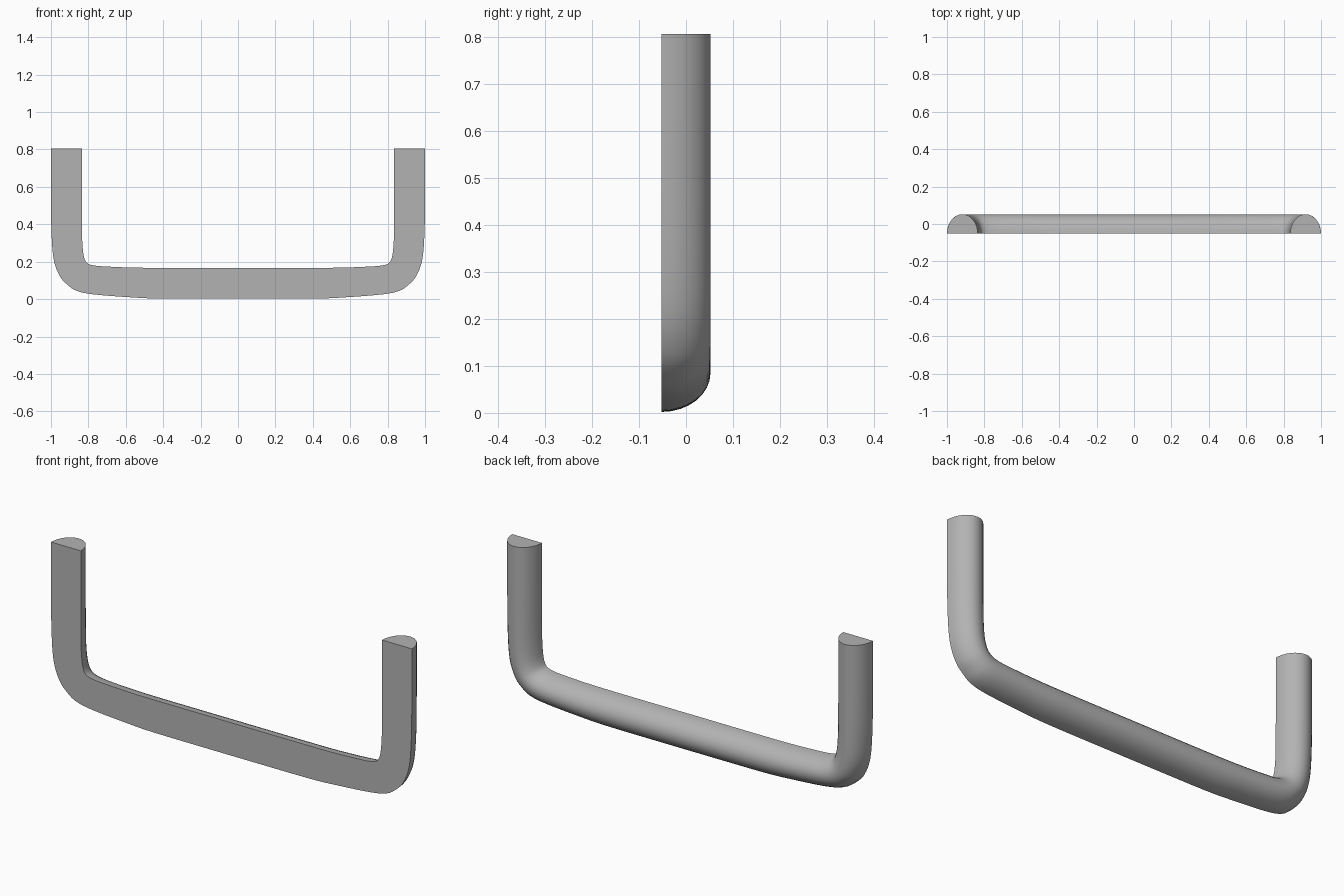
import bpy, bmesh
from math import cos, sin, pi
from mathutils import Vector

cube = bpy.data.objects.get("Cube")
if cube:
    bpy.data.objects.remove(cube, do_unlink=True)

DEPTH = 0.104   # flat front to rounded back
SIDES = 16      # segments around the rounded back
STEPS = 4       # smoothing steps between stations

# Matching outer and inner edge points (x, z), leg top to middle of the bar
OUTER = [(1, .805), (1, .55), (.997, .35), (.985, .21), (.953, .123),
         (.91, .075), (.86, .043), (.77, .025), (.58, .01), (.42, .003), (0, .002)]
INNER = [(.835, .805), (.835, .55), (.834, .35), (.829, .26), (.82, .214),
         (.803, .19), (.765, .179), (.70, .174), (.58, .169), (.42, .167), (0, .167)]


def smooth_path(points):
    """Catmull-Rom curve through the points."""
    p = [Vector(q) for q in points]
    p = [p[0] * 2 - p[1]] + p + [p[-1] * 2 - p[-2]]
    path = []
    for a, b, c, d in zip(p, p[1:], p[2:], p[3:]):
        for i in range(STEPS):
            t = i / STEPS
            path.append(b + (c - a) * t / 2 + (a * 2 - b * 5 + c * 4 - d) * t * t / 2
                        + (b * 3 - a - c * 3 + d) * t ** 3 / 2)
    return path + [p[-2]]


def section(bm, outer, inner):
    """Half-ellipse section standing on the flat front."""
    mid, half = (outer + inner) / 2, (outer - inner) / 2
    ring = []
    for i in range(SIDES + 1):
        a = pi * i / SIDES
        p = mid + half * cos(a)
        ring.append(bm.verts.new((p.x, DEPTH * (sin(a) - .5), p.y)))
    return ring


# Grey finish
grey = bpy.data.materials.new("grey_metal")
grey.use_nodes = True
color = (.45, .45, .45, 1)
grey.diffuse_color = color
grey.node_tree.nodes["Principled BSDF"].inputs["Base Color"].default_value = color

# Left half of the handle: swept sections, with a flat cap on the leg
bm = bmesh.new()
rings = [section(bm, o, i) for o, i in zip(smooth_path(OUTER), smooth_path(INNER))]
for r, s in zip(rings, rings[1:]):
    for i in range(SIDES + 1):
        j = (i + 1) % (SIDES + 1)
        bm.faces.new((r[i], r[j], s[j], s[i]))
bm.faces.new(rings[0])
bmesh.ops.recalc_face_normals(bm, faces=bm.faces)

mesh = bpy.data.meshes.new("handle")
bm.to_mesh(mesh)
bm.free()
mesh.materials.append(grey)
handle = bpy.data.objects.new("handle", mesh)
bpy.context.collection.objects.link(handle)

# Mirror to the right half
mirror = handle.modifiers.new("mirror", 'MIRROR')
mirror.use_clip = True

bpy.ops.object.select_all(action='DESELECT')
handle.select_set(True)
bpy.context.view_layer.objects.active = handle
bpy.ops.object.shade_smooth_by_angle(angle=pi / 5)
